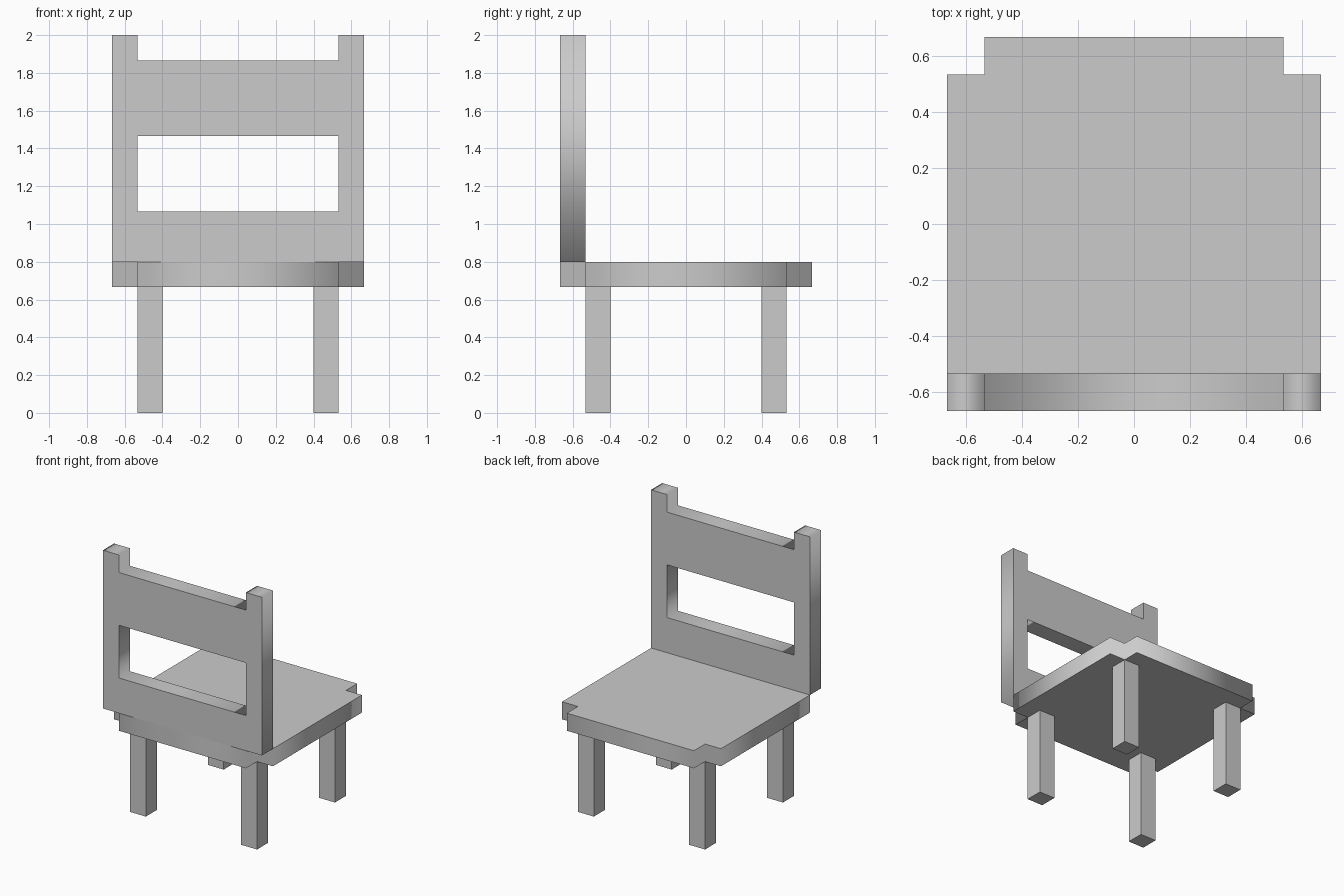
import bpy
import math

if "Cube" in bpy.data.objects:
    bpy.data.objects.remove(bpy.data.objects["Cube"])

U = 2 / 15  # one module: the thickness of every board and post


def plate(name, outlines, location, rotation=(0, 0, 0)):
    """Flat board one module thick from 2D outlines; inner outlines become holes."""
    curve = bpy.data.curves.new(name, 'CURVE')
    curve.dimensions = '2D'
    curve.fill_mode = 'BOTH'
    curve.extrude = U / 2
    for points in outlines:
        spline = curve.splines.new('POLY')
        spline.points.add(len(points) - 1)
        for p, (x, y) in zip(spline.points, points):
            p.co = (x * U, y * U, 0, 1)
        spline.use_cyclic_u = True
    obj = bpy.data.objects.new(name, curve)
    bpy.context.collection.objects.link(obj)
    obj.location = location
    obj.rotation_euler = rotation
    bpy.ops.object.select_all(action='DESELECT')
    obj.select_set(True)
    bpy.context.view_layer.objects.active = obj
    bpy.ops.object.convert(target='MESH')
    bpy.context.object.name = name
    return bpy.context.object


# Seat: square board with a notch at each corner
quarter = [(5, 0), (5, 4), (4, 4), (4, 5)]
seat_outline = []
for turn in range(4):
    for x, y in quarter:
        for _ in range(turn):
            x, y = -y, x
        seat_outline.append((x, y))
plate("seat", [seat_outline], (0, 0, 5.5 * U))

# Backrest: two posts joined by boards, with an open slot between
right_side = [(5, 6), (5, 15), (4, 15), (4, 14)]
back_outline = right_side + [(-x, z) for x, z in reversed(right_side)]
slot = [(-4, 8), (4, 8), (4, 11), (-4, 11)]
plate("backrest", [back_outline, slot], (0, -4.5 * U, 0), (math.pi / 2, 0, 0))

# Four square legs
for y_name, sy in (("front", -1), ("back", 1)):
    for x_name, sx in (("left", -1), ("right", 1)):
        bpy.ops.mesh.primitive_cube_add(
            size=1, location=(sx * 3.5 * U, sy * 3.5 * U, 2.5 * U))
        leg = bpy.context.object
        leg.name = f"{y_name}_{x_name}_leg"
        leg.scale = (U, U, 5 * U)
